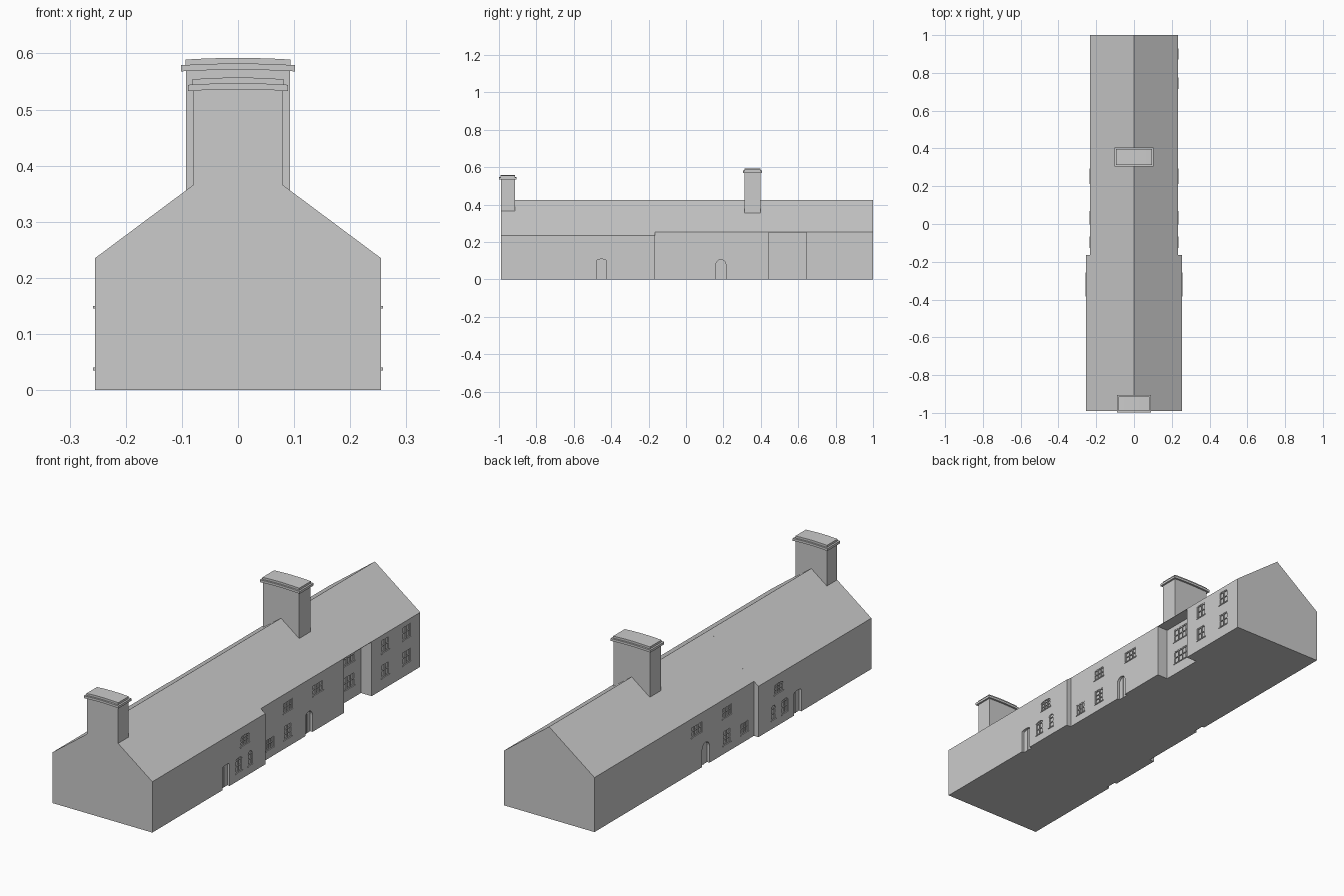
import bpy, bmesh, math

if "Cube" in bpy.data.objects:
    bpy.data.objects.remove(bpy.data.objects["Cube"])

GREY = (0.6, 0.6, 0.6, 1)
stone = bpy.data.materials.new("plain_grey")
stone.use_nodes = True
stone.diffuse_color = GREY
stone.node_tree.nodes["Principled BSDF"].inputs["Base Color"].default_value = GREY


def prism(bm, pts, a, b, axis):
    """Extrude an outline from a to b; outline is (x, z) along y, or (y, z) along x."""
    def place(p, t):
        return (p[0], t, p[1]) if axis == "y" else (t, p[0], p[1])
    rings = [[bm.verts.new(place(p, t)) for p in pts] for t in (a, b)]
    n = len(pts)
    bm.faces.new(rings[0])
    bm.faces.new(rings[1][::-1])
    for i in range(n):
        j = (i + 1) % n
        bm.faces.new((rings[0][j], rings[0][i], rings[1][i], rings[1][j]))


def finish(name, bm):
    bmesh.ops.recalc_face_normals(bm, faces=bm.faces)
    mesh = bpy.data.meshes.new(name)
    bm.to_mesh(mesh)
    bm.free()
    mesh.materials.append(stone)
    obj = bpy.data.objects.new(name, mesh)
    bpy.context.collection.objects.link(obj)
    return obj


def rect(u0, u1, v0, v1):
    return [(u0, v0), (u1, v0), (u1, v1), (u0, v1)]


def arched(u0, u1, v0, v1, rise):
    """Rectangle whose top edge is an arc of the given rise."""
    if rise == 0:
        return rect(u0, u1, v0, v1)
    mid, half = (u0 + u1) / 2, (u1 - u0) / 2
    arc = [(mid + half * math.cos(math.pi * i / 8),
            v1 - rise + rise * math.sin(math.pi * i / 8)) for i in range(9)]
    return [(u0, v0), (u1, v0)] + arc


def carve(target, bm):
    """Subtract a cutter from the target and discard it."""
    cutter = finish("cutter", bm)
    cutter.hide_render = True
    mod = target.modifiers.new("openings", "BOOLEAN")
    mod.operation, mod.solver, mod.object = "DIFFERENCE", "EXACT", cutter
    bpy.context.view_layer.objects.active = target
    bpy.ops.object.modifier_apply(modifier=mod.name)
    bpy.data.objects.remove(cutter)


# Gabled blocks sharing one roof plane
RIDGE = 0.425
FRONT_X, REAR_X, RECESS_X = 0.255, 0.232, 0.177


def block(name, half, eave, y0, y1):
    bm = bmesh.new()
    prism(bm, [(-half, 0), (half, 0), (half, eave), (0, RIDGE), (-half, eave)], y0, y1, "y")
    return finish(name, bm)


front_block = block("front_block", FRONT_X, 0.235, -0.99, -0.165)
rear_block = block("rear_block", REAR_X, 0.252, -0.165, 1.0)

# Sheltered recess under the left eave
bm = bmesh.new()
prism(bm, rect(0.443, 0.645, -0.1, 0.25), RECESS_X, 0.3, "x")
carve(rear_block, bm)

# Openings: y0, y1, z0, z1, arch rise, panes across, panes up
front_windows = [
    (-0.38, -0.335, 0.04, 0.105, 0.01, 2, 2),
    (-0.29, -0.26, 0.04, 0.105, 0.015, 1, 2),
    (-0.345, -0.28, 0.15, 0.195, 0.01, 3, 2)]
mid_windows = [
    (-0.125, -0.07, 0.04, 0.09, 0, 3, 2),
    (0.005, 0.06, 0.04, 0.105, 0, 2, 3),
    (0.0, 0.065, 0.165, 0.212, 0, 3, 2),
    (0.215, 0.29, 0.165, 0.212, 0, 3, 2)]
end_windows = [(y - 0.027, y + 0.027, z, z + 0.06, 0, 2, 2)
               for y in (0.745, 0.9) for z in (0.055, 0.17)]
recess_windows = [(0.49, 0.6, z, z + 0.06, 0, 4, 2) for z in (0.055, 0.168)]
front_doors = [(-0.478, -0.425, 0, 0.108, 0.008)]
mid_doors = [(0.16, 0.213, 0, 0.105, 0.026)]


def fit_wall(target, label, side, wall, windows, doors):
    """Cut shallow openings in one wall, then add glazing bars and sills."""
    cuts, trim = bmesh.new(), bmesh.new()
    face = side * wall
    for y0, y1, z0, z1, rise, across, up in windows:
        prism(cuts, arched(y0, y1, z0, z1, rise), face - side * 0.006, face + side * 0.02, "x")
        back, proud, w = face - side * 0.008, face - side * 0.001, 0.0018
        for i in range(across + 1):
            y = y0 + w + (y1 - y0 - 2 * w) * i / across
            top = z1 - rise if i in (0, across) else z1
            prism(trim, rect(y - w, y + w, z0, top), back, proud, "x")
        for i in range(up + 1):
            z = z0 + w + (z1 - rise - z0 - 2 * w) * i / up
            prism(trim, rect(y0, y1, z - w, z + w), back, proud - side * 0.0005, "x")
        prism(trim, rect(y0 - 0.003, y1 + 0.003, z0 - 0.005, z0),
              back, face + side * 0.003, "x")
    for y0, y1, z0, z1, rise in doors:
        prism(cuts, arched(y0, y1, -0.02, z1, rise), face - side * 0.012, face + side * 0.02, "x")
        mid = (y0 + y1) / 2
        prism(trim, rect(mid - 0.001, mid + 0.001, 0, z1), face - side * 0.014,
              face - side * 0.01, "x")
    carve(target, cuts)
    finish(label + "_window_trim", trim)


for side, hand in ((1, "left"), (-1, "right")):
    fit_wall(front_block, hand + "_front", side, FRONT_X, front_windows, front_doors)
    extra = end_windows if side == 1 else []
    fit_wall(rear_block, hand + "_rear", side, REAR_X, mid_windows + extra, mid_doors)
fit_wall(rear_block, "recess", 1, RECESS_X, recess_windows, [])


# Chimneys with slightly bowed cap courses
def bowed(half, z0, z1, bow=0.003, steps=6):
    def edge(z):
        return [(half * t, z + bow * (1 - t * t))
                for t in (2 * i / steps - 1 for i in range(steps + 1))]
    return edge(z0) + edge(z1)[::-1]


def chimney(name, half, y0, y1, base, top):
    bm = bmesh.new()
    prism(bm, rect(-half, half, base, top - 0.012), y0, y1, "y")
    for out, low, high in ((0.009, 0.024, 0.013), (0.001, 0.014, 0.003)):
        prism(bm, bowed(half + out, top - low, top - high), y0 - out, y1 + out, "y")
    finish(name, bm)


chimney("front_chimney", 0.08, -0.99, -0.915, 0.34, 0.557)
chimney("rear_chimney", 0.093, 0.314, 0.397, 0.33, 0.592)
